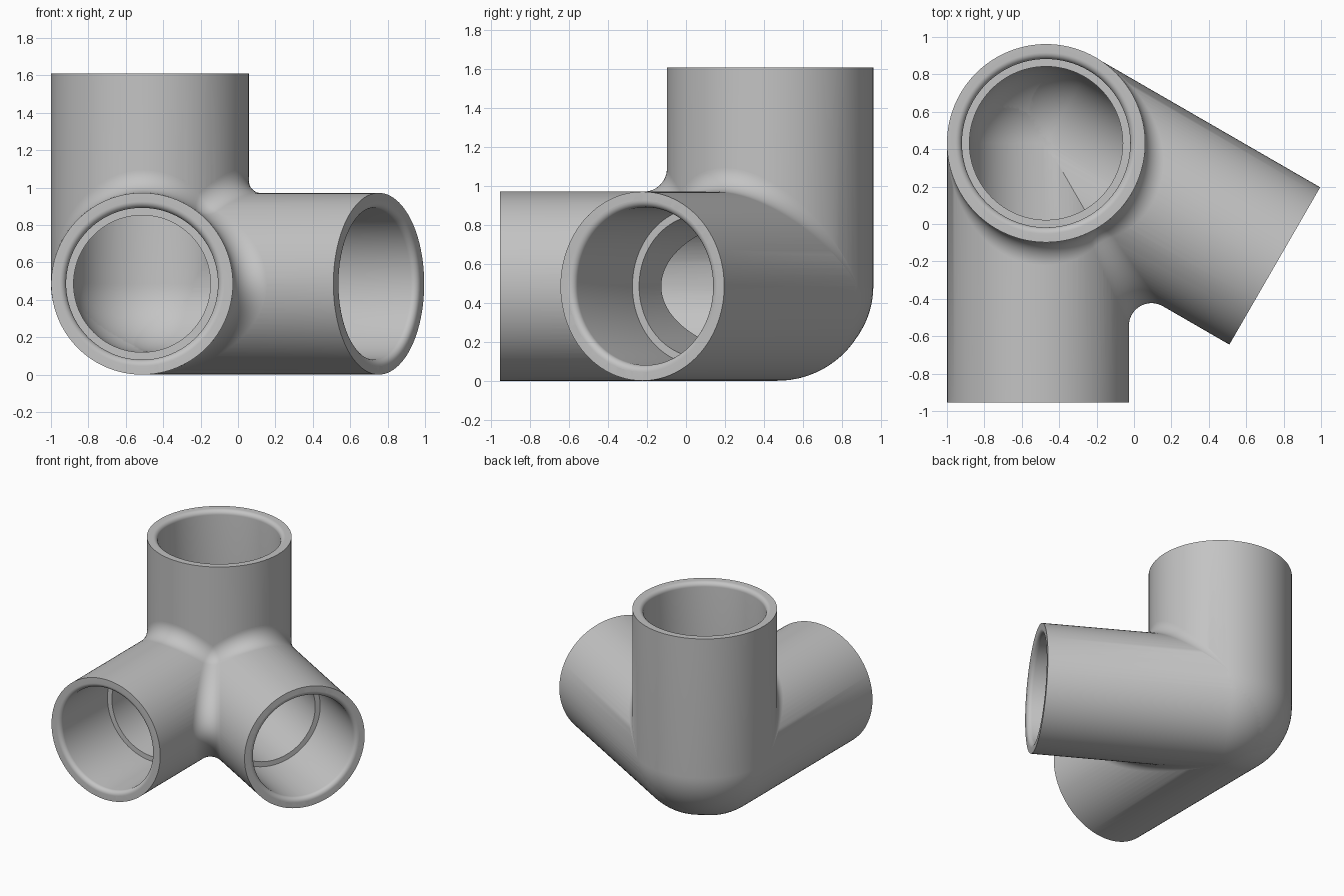
import bpy, bmesh
from math import sin, cos, pi, radians, sqrt, acos
from mathutils import Vector, Matrix

if "Cube" in bpy.data.objects:
    bpy.data.objects.remove(bpy.data.objects["Cube"])

grey = bpy.data.materials.new("plain grey")
grey.use_nodes = True
grey.diffuse_color = (0.55, 0.55, 0.55, 1)
grey.node_tree.nodes["Principled BSDF"].inputs["Base Color"].default_value = grey.diffuse_color

# Main dimensions
SIDE_R, UP_R = 0.486, 0.53          # outer radii
WALL, SOCKET_WALL = 0.12, 0.08      # thickness at the core and at the sockets
SOCKET, LIP = 0.60, 0.035           # socket depth and rounded lip
FILLET = 0.12
SHIFT = UP_R - SIDE_R - 0.001       # level arms sit just inside the upright
CORE = Vector((-0.47, 0.432, SIDE_R))
SEGMENTS, STEPS = 96, 16


def heading(degrees):
    return Vector((cos(radians(degrees)), sin(radians(degrees)), 0))


# Each arm: name, start, direction, radius, length
arms = [
    ("upright", CORE, Vector((0, 0, 1)), UP_R, 1.61 - SIDE_R),
    ("front", CORE + heading(180) * SHIFT, heading(-90), SIDE_R, 1.387),
    ("side", CORE + heading(60) * SHIFT, heading(-30), SIDE_R - 0.0005, 1.387),
]


def finish(name, bm):
    mesh = bpy.data.meshes.new(name)
    bm.to_mesh(mesh)
    bm.free()
    mesh.materials.append(grey)
    obj = bpy.data.objects.new(name, mesh)
    bpy.context.collection.objects.link(obj)
    return obj


def smooth(obj, angle):
    bpy.ops.object.select_all(action="DESELECT")
    obj.select_set(True)
    bpy.context.view_layer.objects.active = obj
    bpy.ops.object.shade_smooth_by_angle(angle=radians(angle))


def lathe(name, profile, start, axis):
    """Closed solid turned from (radius, height) points; both ends on the axis."""
    bm = bmesh.new()
    rings = []
    for r, z in profile:
        count = 1 if r < 1e-5 else SEGMENTS
        rings.append([bm.verts.new((r * cos(2 * pi * i / SEGMENTS), r * sin(2 * pi * i / SEGMENTS), z))
                      for i in range(count)])
    for a, b in zip(rings, rings[1:]):
        for i in range(SEGMENTS):
            j = (i + 1) % SEGMENTS
            loop = [a[i % len(a)], a[j % len(a)], b[j % len(b)], b[i % len(b)]]
            bm.faces.new(list(dict.fromkeys(loop)))
    bmesh.ops.recalc_face_normals(bm, faces=bm.faces)
    turn = Matrix() if axis.z > 0.9 else axis.to_track_quat("Z", "Y").to_matrix().to_4x4()
    bm.transform(Matrix.Translation(start) @ turn)
    return finish(name, bm)


def dome(radius, depth):
    return [(radius * sin(a), -depth * cos(a)) for a in (pi / 2 * i / 24 for i in range(25))]


def outer_arm(name, start, axis, radius, length):
    return lathe(name + "_tube", dome(radius, SIDE_R - 0.001) + [(radius, length), (0, length)], start, axis)


def bore_arm(name, start, axis, radius, length):
    core, bore = radius - WALL, radius - SOCKET_WALL
    lip = [(bore + LIP * (1 - cos(a)), length - LIP * (1 - sin(a)))
           for a in (pi / 2 * i / 8 for i in range(9))]
    profile = dome(core, SIDE_R - WALL - 0.001) + [(core, length - SOCKET), (bore, length - SOCKET)]
    profile += lip + [(bore + LIP, length + 0.1), (0, length + 0.1)]
    return lathe(name + "_bore", profile, start, axis)


def combine(target, tool, operation):
    mod = target.modifiers.new(tool.name, "BOOLEAN")
    mod.object, mod.operation, mod.solver = tool, operation, "MANIFOLD"
    bpy.context.view_layer.objects.active = target
    bpy.ops.object.modifier_apply(modifier=mod.name)
    bpy.data.objects.remove(tool)


# Fitting body: three joined arms, hollowed by three stepped bores
body = outer_arm(*arms[0])
body.name = "fitting_body"
for arm in arms[1:]:
    combine(body, outer_arm(*arm), "UNION")
for arm in arms:
    combine(body, bore_arm(*arm), "DIFFERENCE")
smooth(body, 28)


# Rounded fillets: the surface of a ball rolled along each pair of arms
def touch(centre, arm):
    _, start, axis, _, _ = arm
    foot = start + axis * (centre - start).dot(axis)
    return (foot - centre).normalized()


fillets = bmesh.new()


def add_face(points, centre):
    face = fillets.faces.new([fillets.verts.new(p) for p in points])
    face.normal_update()
    if face.normal.dot(centre - face.calc_center_median()) < 0:
        face.normal_flip()


def roll(path, arm_a, arm_b):
    rows = []
    for c in path:
        a, b = touch(c, arm_a), touch(c, arm_b)
        rows.append([c + a.lerp(b, i / STEPS).normalized() * FILLET for i in range(STEPS + 1)])
    for k in range(len(path) - 1):
        for i in range(STEPS):
            add_face([rows[k][i], rows[k][i + 1], rows[k + 1][i + 1], rows[k + 1][i]], path[k])


upright, front, side = arms
reach = SIDE_R + FILLET
COUNT = 72


def upright_path(arm, sweep):
    path = []
    for i in range(COUNT + 1):
        p = CORE + heading(-60 + sweep * i / COUNT) * (UP_R + FILLET)
        gap = p - arm[1]
        gap -= arm[2] * gap.dot(arm[2])
        p.z += sqrt(max(0, reach ** 2 - gap.length_squared))
        path.append(p)
    return path


front_path = upright_path(front, -120)
roll(front_path, upright, front)
roll(upright_path(side, 120), upright, side)

# Fillet in the crotch between the two level arms
middle = heading(-60)
meet = CORE - middle * SHIFT * 2
top_angle = acos((UP_R + FILLET + SHIFT * 2) / (reach * 2))
angles = [top_angle + (-pi / 2 - top_angle) * i / COUNT for i in range(COUNT + 1)]
roll([meet + middle * 2 * reach * cos(a) + Vector((0, 0, reach * sin(a))) for a in angles], front, side)

# Ball patch where the three fillets meet
ball = front_path[0]
corners = [touch(ball, arm) for arm in arms]


def patch(i, j):
    mix = corners[0] * (STEPS - i - j) + corners[1] * i + corners[2] * j
    return ball + mix.normalized() * FILLET


for i in range(STEPS):
    for j in range(STEPS - i):
        add_face([patch(i, j), patch(i + 1, j), patch(i, j + 1)], ball)
        if i + j < STEPS - 1:
            add_face([patch(i + 1, j), patch(i + 1, j + 1), patch(i, j + 1)], ball)

bmesh.ops.remove_doubles(fillets, verts=fillets.verts, dist=0.0002)
smooth(finish("joint_fillets", fillets), 60)
